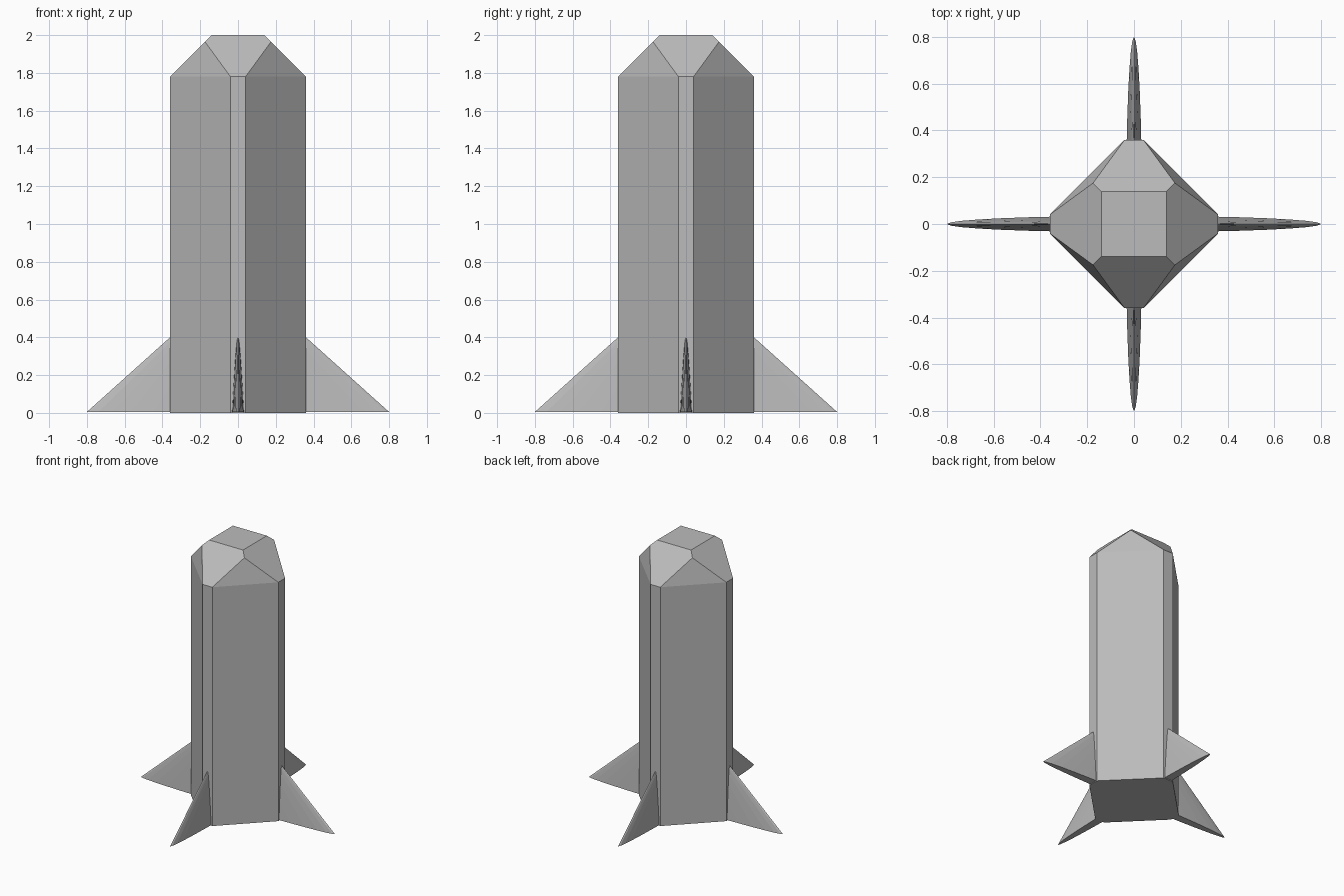
import bpy, bmesh, math
from mathutils import Matrix

if "Cube" in bpy.data.objects:
    bpy.data.objects.remove(bpy.data.objects["Cube"])

grey = bpy.data.materials.new("light_grey")
grey.diffuse_color = (0.5, 0.5, 0.5, 1)
grey.use_nodes = True
grey.node_tree.nodes["Principled BSDF"].inputs["Base Color"].default_value = grey.diffuse_color


def add_object(name, bm):
    bmesh.ops.recalc_face_normals(bm, faces=bm.faces[:])
    mesh = bpy.data.meshes.new(name)
    bm.to_mesh(mesh)
    bm.free()
    mesh.materials.append(grey)
    obj = bpy.data.objects.new(name, mesh)
    bpy.context.collection.objects.link(obj)
    return obj


# Body: chamfered diamond column with a faceted cap, as a convex solid
bm = bmesh.new()
corners = [(0.36, 0.04, 0), (0.04, 0.36, 0), (0.36, 0.04, 1.78),
           (0.04, 0.36, 1.78), (0.175, 0.175, 1.965), (0.14, 0.14, 2.0)]
for sx in (1, -1):
    for sy in (1, -1):
        for x, y, z in corners:
            bm.verts.new((sx * x, sy * y, z))
bmesh.ops.convex_hull(bm, input=bm.verts[:])
bmesh.ops.dissolve_limit(bm, angle_limit=math.radians(1),
                         verts=bm.verts[:], edges=bm.edges[:])
add_object("body", bm)

# Fins: two flattened cones crossing inside the body
BASE, APEX = 0.005, 0.723
for name, turn in (("side_fins", 0), ("front_back_fins", math.pi / 2)):
    bm = bmesh.new()
    bmesh.ops.create_cone(bm, cap_ends=True, segments=32,
                          radius1=0.8, radius2=0, depth=APEX - BASE)
    bmesh.ops.transform(bm, verts=bm.verts[:], matrix=(
        Matrix.Translation((0, 0, (APEX + BASE) / 2))
        @ Matrix.Rotation(turn, 4, 'Z')
        @ Matrix.Diagonal((1, 0.035 / 0.8, 1, 1))))
    bmesh.ops.remove_doubles(bm, verts=bm.verts[:], dist=1e-5)
    add_object(name, bm)
